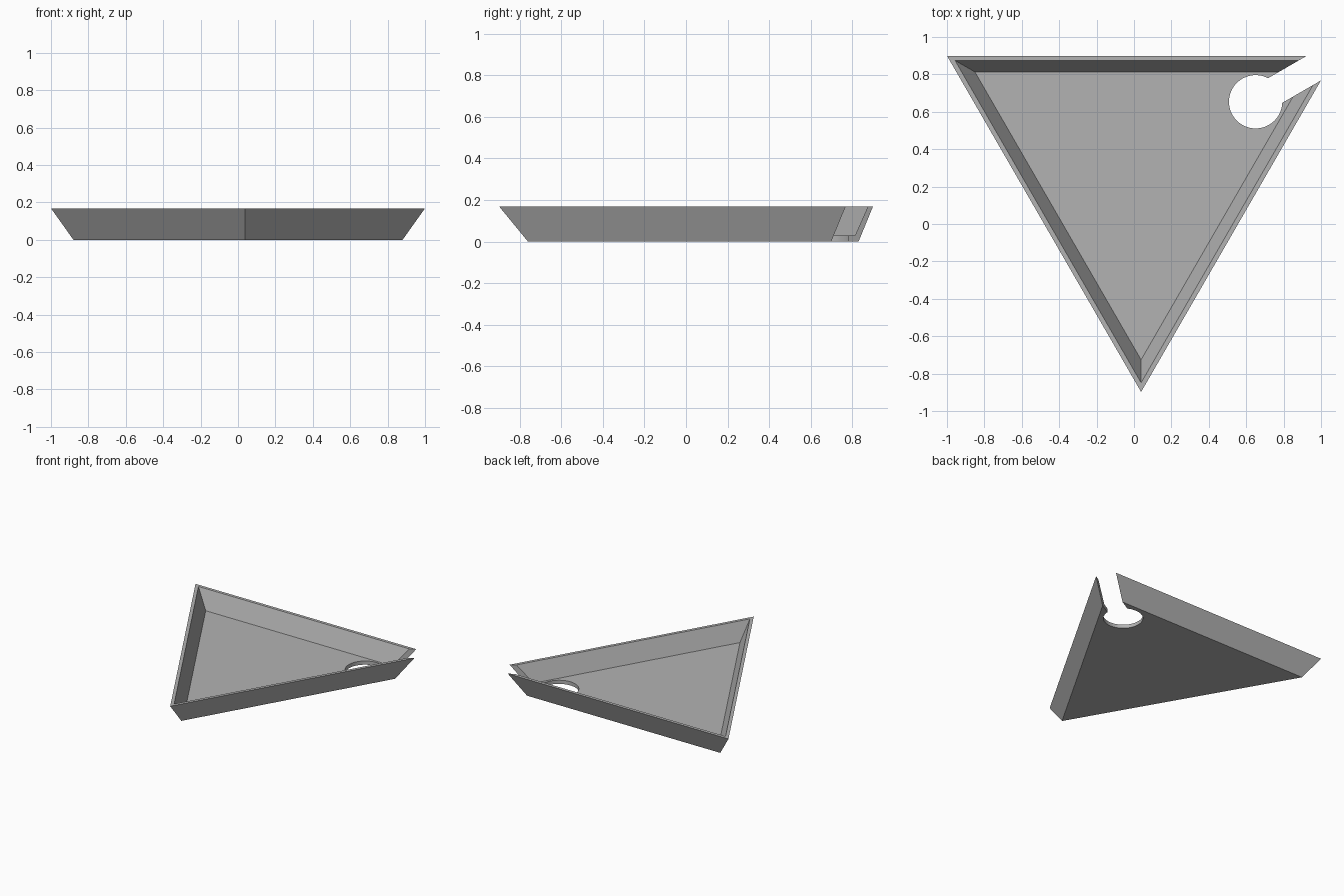
import bpy, bmesh, math

if "Cube" in bpy.data.objects:
    bpy.data.objects.remove(bpy.data.objects["Cube"])

CX, CY = 0.038, 0.30          # centre of the triangle
HEIGHT, FLOOR = 0.168, 0.029
HOLE_DIST, HOLE_R, SLOT = 0.707, 0.1425, 0.076


def ring(bm, inradius, z):
    """Equilateral triangle pointing to the front."""
    r = 2 * inradius
    return [bm.verts.new((CX + r * math.cos(math.radians(a)),
                          CY + r * math.sin(math.radians(a)), z))
            for a in (30, 150, 270)]


def bridge(bm, a, b):
    n = len(a)
    for i in range(n):
        j = (i + 1) % n
        bm.faces.new((a[i], a[j], b[j], b[i]))


def finish(bm, name):
    bmesh.ops.recalc_face_normals(bm, faces=bm.faces)
    mesh = bpy.data.meshes.new(name)
    bm.to_mesh(mesh)
    bm.free()
    ob = bpy.data.objects.new(name, mesh)
    bpy.context.collection.objects.link(ob)
    return ob


# Tray: flared triangular shell with a flat rim and thin floor
bm = bmesh.new()
rings = [ring(bm, r, z) for r, z in
         ((0.530, 0), (0.599, HEIGHT), (0.5745, HEIGHT), (0.513, FLOOR))]
for lower, upper in zip(rings, rings[1:]):
    bridge(bm, lower, upper)
bm.faces.new(rings[0])
bm.faces.new(rings[-1])
tray = finish(bm, "triangular_tray")

grey = bpy.data.materials.new("light grey")
grey.diffuse_color = (0.45, 0.45, 0.45, 1)
grey.use_nodes = True
grey.node_tree.nodes["Principled BSDF"].inputs["Base Color"].default_value = grey.diffuse_color
tray.data.materials.append(grey)

# Keyhole cutter: round hole with a slot running out through the right corner
start = math.asin(SLOT / HOLE_R)
steps = 56
outline = []
for i in range(steps + 1):
    a = start + (2 * math.pi - 2 * start) * i / steps
    outline.append((HOLE_DIST + HOLE_R * math.cos(a), HOLE_R * math.sin(a)))
outline += [(1.5, -SLOT), (1.5, SLOT)]

c, s = math.cos(math.radians(30)), math.sin(math.radians(30))
bm = bmesh.new()
bottom, top = [[bm.verts.new((CX + u * c - v * s, CY + u * s + v * c, z))
                for u, v in outline] for z in (-0.1, 0.3)]
bridge(bm, bottom, top)
bm.faces.new(bottom)
bm.faces.new(top)
cutter = finish(bm, "keyhole_cutter")

# Cut the keyhole
mod = tray.modifiers.new("keyhole", 'BOOLEAN')
mod.operation = 'DIFFERENCE'
mod.solver = 'EXACT'
mod.object = cutter
bpy.context.view_layer.objects.active = tray
tray.select_set(True)
bpy.ops.object.modifier_apply(modifier=mod.name)
bpy.data.objects.remove(cutter, do_unlink=True)
bpy.ops.object.shade_smooth_by_angle(angle=math.radians(20))
